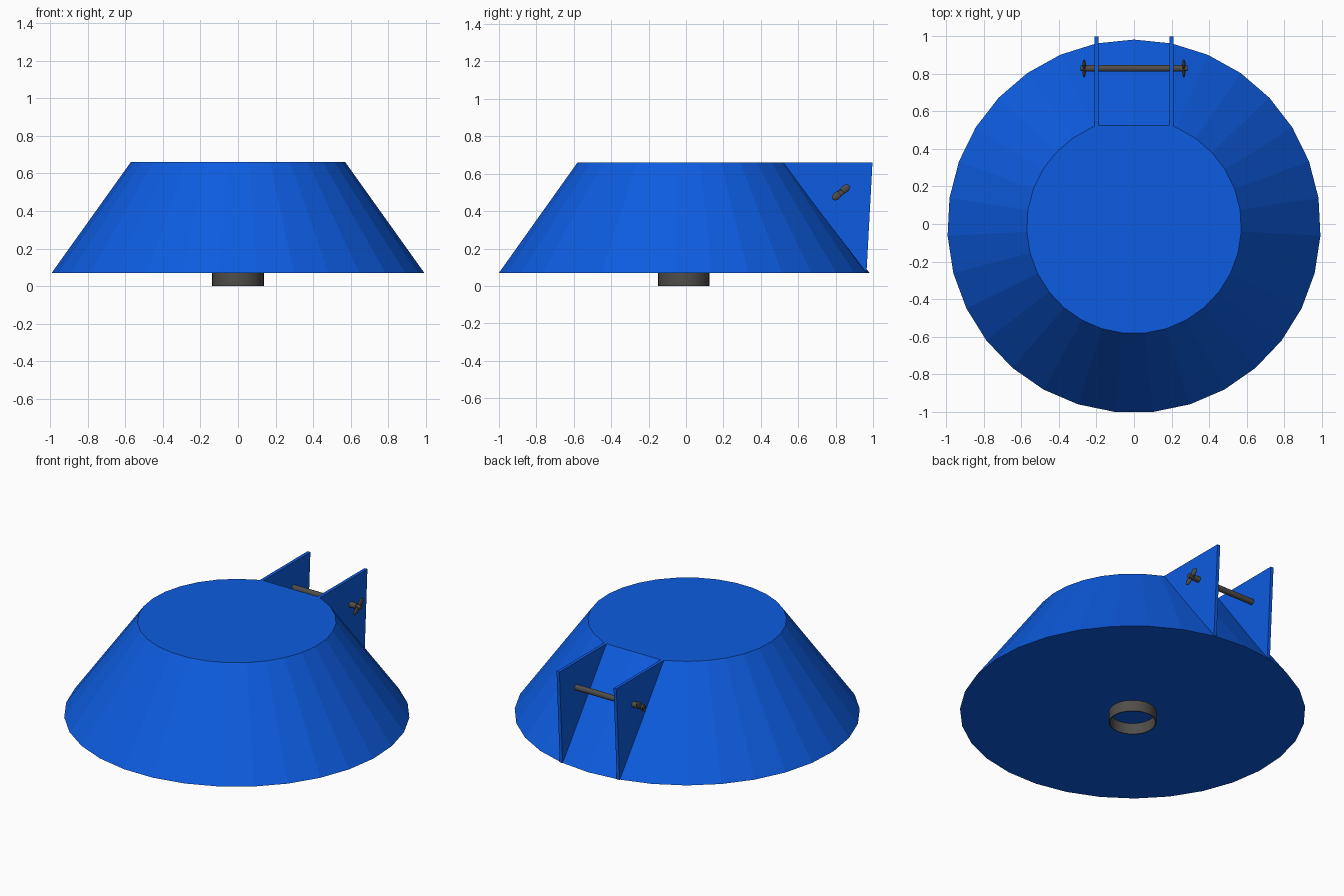
import bpy, bmesh, math
from mathutils import Matrix, Vector

if "Cube" in bpy.data.objects:
    bpy.data.objects.remove(bpy.data.objects["Cube"])

CY = -0.012          # centre of the round body in y
Z0, Z1 = 0.07, 0.66  # underside and top of the body
SIDES = 31


def material(name, rgb):
    m = bpy.data.materials.new(name)
    m.diffuse_color = (*rgb, 1)
    m.use_nodes = True
    m.node_tree.nodes["Principled BSDF"].inputs["Base Color"].default_value = m.diffuse_color
    return m


BLUE = material("blue_paint", (0.004, 0.107, 0.75))
DARK = material("dark_metal", (0.08, 0.074, 0.068))


def finish(name, bm, mat, smooth=False):
    bmesh.ops.recalc_face_normals(bm, faces=bm.faces)
    mesh = bpy.data.meshes.new(name)
    bm.to_mesh(mesh)
    bm.free()
    ob = bpy.data.objects.new(name, mesh)
    bpy.context.collection.objects.link(ob)
    mesh.materials.append(mat)
    if smooth:
        bpy.context.view_layer.objects.active = ob
        ob.select_set(True)
        bpy.ops.object.shade_smooth_by_angle()
        ob.select_set(False)
    return ob


def circle(bm, r, z, n):
    return [bm.verts.new((r * math.sin(math.tau * i / n),
                          CY + r * math.cos(math.tau * i / n), z)) for i in range(n)]


def bridge(bm, a, b):
    n = len(a)
    for i in range(n):
        j = (i + 1) % n
        bm.faces.new((a[i], a[j], b[j], b[i]))


# Tapered body, top rim flattened at the back between the plates
bm = bmesh.new()
low, top = circle(bm, 0.993, Z0, SIDES), circle(bm, 0.571, Z1, SIDES)
for i, x in ((0, 0), (1, 0.2), (-1, -0.2)):
    top[i].co = (x, 0.525, Z1)
bridge(bm, low, top)
bm.faces.new(low)
bm.faces.new(top)
finish("tapered_body", bm, BLUE)

# Open collar under the body
bm = bmesh.new()
rings = [circle(bm, r, z, 32) for r, z in
         ((0.137, 0), (0.137, Z0 + 0.003), (0.131, Z0 + 0.003), (0.131, 0))]
for i in range(4):
    bridge(bm, rings[i], rings[(i + 1) % 4])
finish("bottom_collar", bm, DARK, True)


# Cylinder along x, used for the rod and nut hubs
def x_cylinder(bm, x0, x1, r, centre):
    mat = Matrix.Translation(centre + Vector(((x0 + x1) / 2, 0, 0))) @ Matrix.Rotation(math.pi / 2, 4, 'Y')
    bmesh.ops.create_cone(bm, cap_ends=True, segments=16, radius1=r, radius2=r,
                          depth=x1 - x0, matrix=mat)


PIVOT = Vector((0, 0.828, 0.5))

# Pivot rod
bm = bmesh.new()
x_cylinder(bm, -0.255, 0.255, 0.018, PIVOT)
finish("pivot_rod", bm, DARK, True)

for side, s in (("left", -1), ("right", 1)):
    # Triangular bracket plate
    bm = bmesh.new()
    prof = ((0.515, Z1), (0.997, Z1), (0.965, Z0))
    face = bm.faces.new([bm.verts.new((s * 0.2 - 0.01, y, z)) for y, z in prof])
    out = bmesh.ops.extrude_face_region(bm, geom=[face])
    bmesh.ops.translate(bm, vec=(0.02, 0, 0),
                        verts=[v for v in out["geom"] if isinstance(v, bmesh.types.BMVert)])
    finish(side + "_bracket_plate", bm, BLUE)

    # Wing nut: hub with two flat lobes
    bm = bmesh.new()
    x_cylinder(bm, s * 0.245 - 0.04, s * 0.245 + 0.04, 0.014, PIVOT)
    for d in (-1, 1):
        mat = (Matrix.Translation(PIVOT + Vector((s * 0.265, 0, 0)))
               @ Matrix.Rotation(math.radians(40), 4, 'X')
               @ Matrix.Translation((0, d * 0.028, 0))
               @ Matrix.Diagonal((0.009, 0.03, 0.02, 1)))
        bmesh.ops.create_uvsphere(bm, u_segments=12, v_segments=8, radius=1, matrix=mat)
    finish(side + "_wing_nut", bm, DARK, True)
